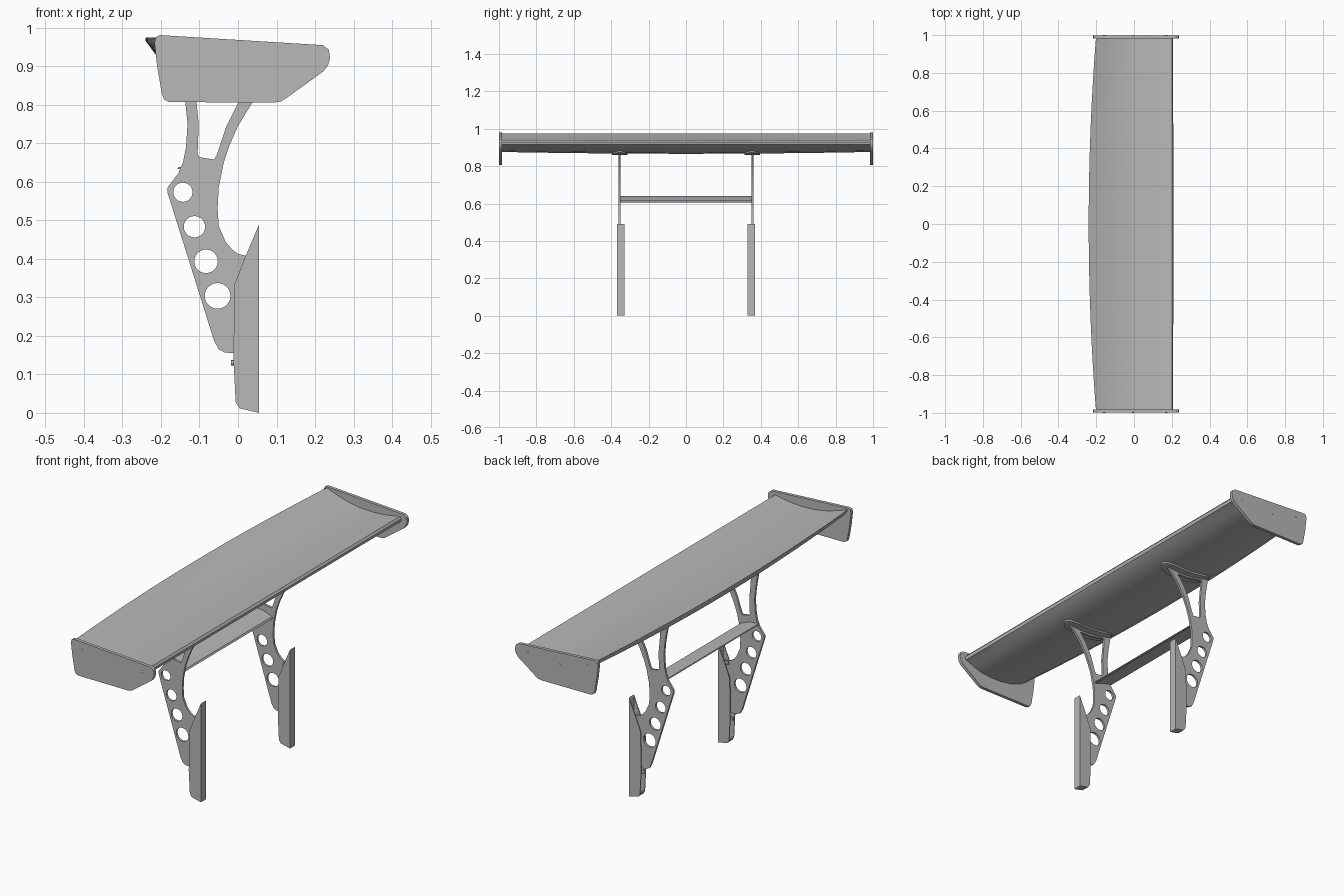
import bpy, bmesh, math
from mathutils import Matrix

if "Cube" in bpy.data.objects:
    bpy.data.objects.remove(bpy.data.objects["Cube"], do_unlink=True)

grey = bpy.data.materials.new("satin grey")
grey.use_nodes = True
COLOUR = (0.48, 0.48, 0.48, 1)
grey.diffuse_color = COLOUR
grey.node_tree.nodes["Principled BSDF"].inputs["Base Color"].default_value = COLOUR


def finish(name, bm, angle=30):
    """Turn a bmesh into a named, coloured object with sharp-edge smoothing."""
    bmesh.ops.remove_doubles(bm, verts=bm.verts, dist=1e-5)
    bmesh.ops.recalc_face_normals(bm, faces=bm.faces)
    mesh = bpy.data.meshes.new(name)
    bm.to_mesh(mesh)
    bm.free()
    mesh.materials.clear()
    mesh.materials.append(grey)
    ob = bpy.data.objects.new(name, mesh)
    bpy.context.collection.objects.link(ob)
    bpy.ops.object.select_all(action="DESELECT")
    ob.select_set(True)
    bpy.context.view_layer.objects.active = ob
    bpy.ops.object.shade_smooth_by_angle(angle=math.radians(angle))
    return ob


def plate(name, loops, y, thick):
    """Flat plate in the x-z plane: first loop is the outline, the rest are holes."""
    cu = bpy.data.curves.new(name, "CURVE")
    cu.dimensions, cu.fill_mode, cu.extrude = "2D", "BOTH", thick / 2
    for pts in loops:
        sp = cu.splines.new("POLY")
        sp.points.add(len(pts) - 1)
        for p, (x, z) in zip(sp.points, pts):
            p.co = (x, z, 0, 1)
        sp.use_cyclic_u = True
    tmp = bpy.data.objects.new(name + " outline", cu)
    bpy.context.collection.objects.link(tmp)
    mesh = tmp.evaluated_get(bpy.context.evaluated_depsgraph_get()).to_mesh()
    bm = bmesh.new()
    bm.from_mesh(mesh)
    bpy.data.objects.remove(tmp, do_unlink=True)
    bpy.data.curves.remove(cu)
    bm.transform(Matrix.Translation((0, y, 0)) @ Matrix.Rotation(math.pi / 2, 4, "X"))
    return finish(name, bm)


def loft(name, sections, angle=30):
    """Skin a row of closed sections and cap both ends."""
    bm = bmesh.new()
    rings = [[bm.verts.new(co) for co in s] for s in sections]
    for a, b in zip(rings, rings[1:]):
        for i in range(len(a)):
            j = (i + 1) % len(a)
            bm.faces.new((a[i], a[j], b[j], b[i]))
    bm.faces.new(rings[0])
    bm.faces.new(rings[-1])
    return finish(name, bm, angle)


def screw(name, loc, radius, depth, axis):
    bm = bmesh.new()
    bmesh.ops.create_cone(bm, cap_ends=True, segments=12, radius1=radius,
                          radius2=radius, depth=depth)
    bm.transform(Matrix.Translation(loc) @ Matrix.Rotation(math.pi / 2, 4, axis))
    return finish(name, bm)


def circle(x, z, r, n=24):
    return [(x + r * math.cos(k * math.tau / n), z + r * math.sin(k * math.tau / n))
            for k in range(n)]


# Main wing: cambered section with a bowed trailing edge
UNDER = [(-.24, .966), (-.215, .932), (-.17, .902), (-.1, .878), (-.03, .867),
         (.04, .866), (.1, .873), (.15, .886), (.185, .902)]
OVER = [(.204, .915), (.208, .93), (.2, .94), (.186, .938), (.12, .927),
        (.04, .922), (-.04, .925), (-.12, .938), (-.19, .958), (-.24, .975)]


def wing_section(y):
    s = 1 - .09 * y * y
    low = [(.2 + (x - .2) * s, y, z + .01 * y * y) for x, z in UNDER]
    return low + [(.2 + (x - .2) * s, y, z) for x, z in OVER]


loft("main_wing", [wing_section(-.987 + 1.974 * k / 24) for k in range(25)], 40)


def under_z(x):
    for (a, za), (b, zb) in zip(UNDER, UNDER[1:]):
        if a <= x <= b:
            return za + (zb - za) * (x - a) / (b - a)


# Outlines shared by both sides
END = [(-.203, .981), (-.213, .976), (-.217, .962), (-.21, .9), (-.198, .83),
       (-.192, .814), (-.178, .807), (.095, .806), (.112, .809), (.125, .817),
       (.222, .887), (.234, .903), (.239, .922), (.236, .943), (.22, .955)]
SUPPORT = [(-.01, .155), (-.035, .157), (-.05, .165), (-.062, .187), (-.183, .572),
           (-.183, .585), (-.155, .622), (-.143, .65), (-.135, .69), (-.131, .75),
           (-.137, .81), (-.15, .886), (-.1, .874), (-.03, .863), (.04, .862),
           (.092, .868), (.07, .842), (.04, .81), (0, .745), (-.022, .695),
           (-.037, .65), (-.05, .585), (-.053, .53), (-.05, .485), (-.032, .444),
           (-.015, .424), (0, .413), (.02, .408), (.035, .408), (.035, .155)]
FORK = [(-.105, .672), (-.1, .664), (-.062, .658), (-.055, .67), (-.03, .745),
        (0, .805), (.035, .85), (-.03, .852), (-.112, .866), (-.108, .81), (-.102, .75)]
HOLES = [circle(-.143 + .03 * k, .573 - .0897 * k, .025 + .0028 * k) for k in range(4)]
RAIL_SIDE = [(.055, 0), (.055, .49), (.02, .408), (-.009, .335), (-.012, .14),
             (-.006, .028), (.004, .012)]
RAIL_BACK = [(.055, 0), (.055, .49), (.051, .48), (.051, .006), (.006, .018),
             (-.002, .032), (-.006, .028), (.004, .012)]

for side, sign in (("right", -1), ("left", 1)):
    # End plate with its three screws
    plate(side + "_end_plate", [END], sign * .991, .016)
    for k, (x, z) in enumerate([(-.157, .945), (-.005, .91), (.171, .92)]):
        screw(f"{side}_end_screw_{k}", (x, sign * .99, z), .006, .02, "X")

    # Upright with lightening holes and forked arms
    plate(side + "_upright", [SUPPORT, FORK] + HOLES, sign * .3555, .011)

    # Rounded mounting pad that follows the underside of the wing
    pad = []
    for k in range(17):
        t = -math.cos(math.pi * k / 16)
        x, w = -.015 + .14 * t, .042 * max(1 - t ** 4, .01) ** .5
        y, z = sign * .3535, under_z(x)
        pad.append([(x, y - w, z - .007), (x, y + w, z - .007),
                    (x, y + w, z + .004), (x, y - w, z + .004)])
    loft(side + "_mounting_pad", pad)

    # Open channel rail that carries the upright
    plate(side + "_rail_back", [RAIL_BACK], sign * .349, .039)
    for k, y in enumerate((.331, .367)):
        plate(f"{side}_rail_wall_{k}", [RAIL_SIDE], sign * y, .004)
    for k, (x, z) in enumerate([(.018, .4), (-.008, .13)]):
        screw(f"{side}_rail_bolt_{k}", (x, sign * .345, z), .007, .02, "Y")

# Thin blade joining the two uprights
BLADE = [(-.157, .634), (-.155, .639), (-.105, .633), (-.058, .616),
         (-.053, .608), (-.06, .606), (-.105, .622)]
loft("cross_blade", [[(x, y, z) for x, z in BLADE] for y in (-.352, .352)])
